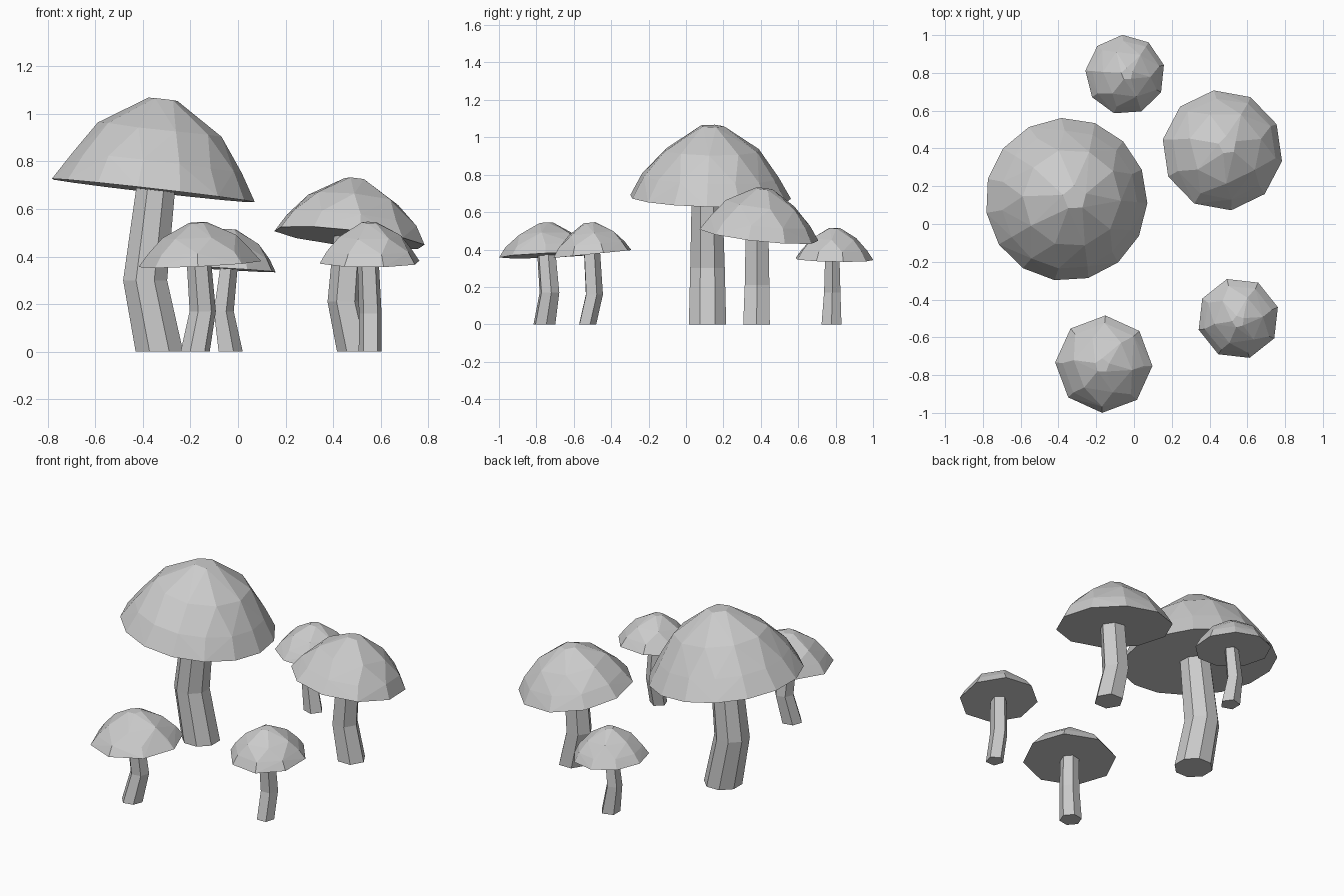
import bpy, bmesh, math, random
from mathutils import Vector

cube = bpy.data.objects.get("Cube")
if cube:
    bpy.data.objects.remove(cube)
random.seed(4)

# Single matte grey for every part
grey = bpy.data.materials.new("plain grey")
grey.use_nodes = True
grey.diffuse_color = (0.6, 0.6, 0.6, 1)
grey.node_tree.nodes["Principled BSDF"].inputs["Base Color"].default_value = (0.6, 0.6, 0.6, 1)


def finish(bm, name):
    bmesh.ops.recalc_face_normals(bm, faces=bm.faces)
    mesh = bpy.data.meshes.new(name)
    bm.to_mesh(mesh)
    bm.free()
    mesh.materials.append(grey)
    bpy.context.collection.objects.link(bpy.data.objects.new(name, mesh))


def ring(count, radius, phase):
    step = math.tau / count
    return [Vector((radius * math.cos(phase + i * step), radius * math.sin(phase + i * step), 0))
            for i in range(count)]


def make_cap(name, centre, radius, height, sides, phase, slope):
    """Faceted dome: hull of four rings, tilted so its rim follows the slopes."""
    normal = Vector((-slope[0], -slope[1], 1)).normalized()
    tilt = Vector((0, 0, 1)).rotation_difference(normal)
    phase = math.radians(phase)
    half = math.pi / sides
    rings = ((sides, 1, 0, phase), (sides, 0.85, 0.30, phase),
             (round(sides * 0.7), 0.6, 0.66, phase + half), (5, 0.15, 1, phase))
    bm = bmesh.new()
    for count, r, h, turn in rings:
        for p in ring(count, r * radius, turn):
            p.z = h * height
            if 0 < h < 1:
                p *= random.uniform(0.98, 1.02)
            bm.verts.new(Vector(centre) + tilt @ p)
    bmesh.ops.convex_hull(bm, input=bm.verts)
    # Merge the flat underside into one polygon
    bmesh.ops.dissolve_limit(bm, angle_limit=math.radians(1), verts=bm.verts, edges=bm.edges)
    finish(bm, name)


def make_stem(name, path, radii, sides, phase):
    """Crooked prism through three ring centres, capped at both ends."""
    bm = bmesh.new()
    loops = [[bm.verts.new(Vector(c) + p) for p in ring(sides, r, math.radians(phase))]
             for c, r in zip(path, radii)]
    for low, high in zip(loops, loops[1:]):
        for i in range(sides):
            j = (i + 1) % sides
            bm.faces.new((low[i], low[j], high[j], high[i]))
    bm.faces.new(loops[0][::-1])
    bm.faces.new(loops[-1])
    finish(bm, name)


# Caps: name, rim centre, radius, height, sides, phase, slopes along x and y
make_cap("large_cap", (-0.358, 0.13, 0.677), 0.432, 0.386, 15, 93.5, (-0.115, -0.02))
make_cap("medium_cap", (0.468, 0.39, 0.478), 0.322, 0.25, 10, 98, (-0.11, -0.11))
make_cap("front_cap", (-0.16, -0.742, 0.368), 0.258, 0.175, 8, 88, (0.05, 0.04))
make_cap("right_cap", (0.552, -0.5, 0.376), 0.218, 0.168, 8, 106, (0, 0.1))
make_cap("back_cap", (-0.047, 0.79, 0.347), 0.212, 0.168, 9, 94, (-0.06, -0.02))

# Stems: name, ring centres, ring radii, sides, phase
make_stem("large_stem", [(-0.33, 0.115, 0), (-0.39, 0.115, 0.3), (-0.343, 0.112, 0.71)],
          (0.108, 0.1, 0.088), 8, 22.5)
make_stem("medium_stem", [(0.498, 0.377, 0), (0.452, 0.38, 0.21), (0.475, 0.38, 0.51)],
          (0.082, 0.076, 0.07), 6, 0)
make_stem("front_stem", [(-0.18, -0.757, 0), (-0.148, -0.73, 0.17), (-0.165, -0.747, 0.39)],
          (0.062, 0.056, 0.052), 6, 10)
make_stem("right_stem", [(0.555, -0.53, 0), (0.556, -0.494, 0.16), (0.546, -0.507, 0.4)],
          (0.05, 0.05, 0.047), 5, 20)
make_stem("back_stem", [(-0.036, 0.778, 0), (-0.064, 0.782, 0.17), (-0.04, 0.782, 0.37)],
          (0.056, 0.046, 0.04), 5, 0)
